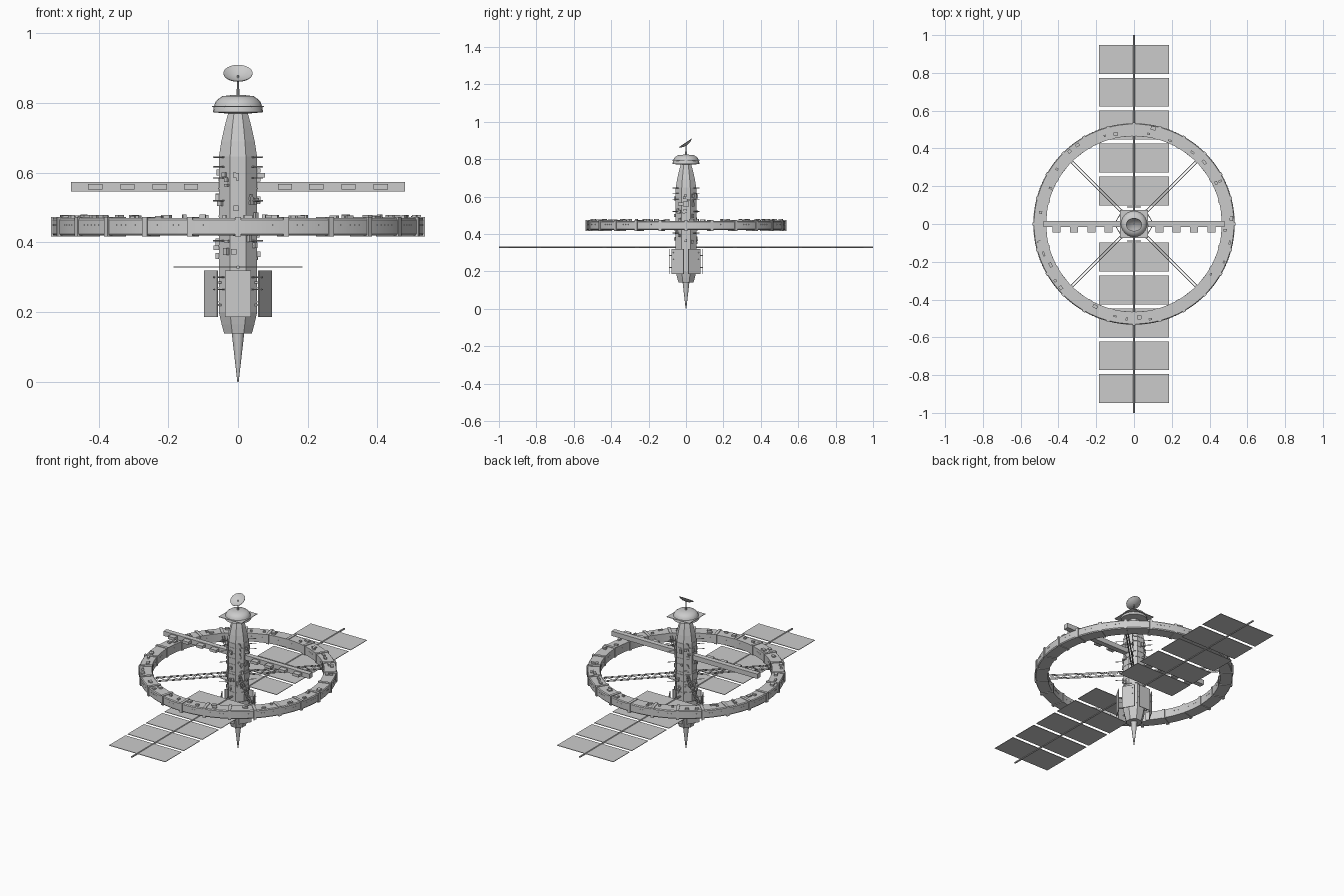
import bpy, bmesh, math, random
from mathutils import Vector, Matrix

if "Cube" in bpy.data.objects:
    bpy.data.objects.remove(bpy.data.objects["Cube"])

random.seed(4)
PI = math.pi


def finish(name, bm, smooth=False):
    bmesh.ops.recalc_face_normals(bm, faces=bm.faces)
    me = bpy.data.meshes.new(name)
    bm.to_mesh(me)
    bm.free()
    ob = bpy.data.objects.new(name, me)
    bpy.context.collection.objects.link(ob)
    if smooth:
        bpy.ops.object.select_all(action='DESELECT')
        bpy.context.view_layer.objects.active = ob
        ob.select_set(True)
        bpy.ops.object.shade_smooth_by_angle(angle=math.radians(30))
    return ob


def box(bm, c, s, ang=0.0):
    """Box at c with size s, the whole thing turned about the z axis."""
    m = Matrix.Rotation(ang, 4, 'Z') @ Matrix.Translation(c) @ Matrix.Diagonal((*s, 1))
    bmesh.ops.create_cube(bm, size=1, matrix=m)


def rod(bm, a, b, r, n=6):
    a, b = Vector(a), Vector(b)
    m = Matrix.Translation((a + b) / 2) @ (b - a).to_track_quat('Z', 'Y').to_matrix().to_4x4()
    bmesh.ops.create_cone(bm, cap_ends=True, segments=n, radius1=r, radius2=r,
                          depth=(b - a).length, matrix=m)


def lathe(name, prof, n, smooth=False, closed=False, phase=0.0):
    """Revolve (radius, z) points about z; open profiles get end caps."""
    bm = bmesh.new()
    rings = [[bm.verts.new((r * math.cos(phase + 2 * PI * i / n),
                            r * math.sin(phase + 2 * PI * i / n), z)) for i in range(n)]
             for r, z in prof]
    pairs = list(zip(rings, rings[1:]))
    if closed:
        pairs.append((rings[-1], rings[0]))
    for lo, hi in pairs:
        for i in range(n):
            j = (i + 1) % n
            bm.faces.new((lo[i], lo[j], hi[j], hi[i]))
    if not closed:
        bm.faces.new(rings[0])
        bm.faces.new(rings[-1])
    return finish(name, bm, smooth)


# Central hull: eight-sided body with tapered ends
K = 1 / math.cos(PI / 8)
hull = [(.04, .139), (.047, .165), (.055, .2), (.055, .645), (.048, .69), (.038, .735), (.027, .775)]
lathe("hull", [(r * K, z) for r, z in hull], 8, phase=PI / 8)
lathe("tail_spike", [(.002, 0), (.018, .14)], 16, smooth=True)

# Raised bands round the hull
for i, z in enumerate((.23, .27, .30, .355, .39, .42, .475, .52, .555, .585, .617, .645)):
    lathe(f"hull_band_{i}", [(.0565 * K, z - .002), (.0565 * K, z + .002)], 8, phase=PI / 8)
lathe("hub", [(.058 * K, .428), (.058 * K, .462)], 8, phase=PI / 8)

# Rods and small boxes on the hull
bm = bmesh.new()
for z in (.645, .617, .585, .52, .46, .405, .30, .265):
    for k in range(4):
        a = PI / 4 + k * PI / 2
        c, s = math.cos(a), math.sin(a)
        rod(bm, (.05 * c, .05 * s, z), (.1 * c, .1 * s, z), .002)
finish("hull_rods", bm)
bm = bmesh.new()
for k in range(8):
    for _ in range(7):
        box(bm, (.057, random.uniform(-.015, .015), random.uniform(.34, .63)),
            (random.uniform(.008, .016), random.uniform(.008, .016), random.uniform(.008, .022)),
            k * PI / 4)
box(bm, (.066, -.01, .593), (.022, .014, .014))
box(bm, (-.06, -.01, .385), (.022, .014, .012))
finish("hull_equipment", bm)

# Command dome with square collar
lathe("dome", [(.03, .770), (.072, .774), (.070, .787), (.065, .803), (.058, .811),
               (.045, .820), (.02, .823), (.006, .824)], 24, smooth=True)
bm = bmesh.new()
box(bm, (0, 0, .79), (.15, .15, .003))
finish("dome_collar", bm)

# Dish antenna on a mast
bm = bmesh.new()
rod(bm, (0, 0, .82), (0, 0, .84), .005, 10)
rod(bm, (0, 0, .84), (0, 0, .88), .0025, 8)
finish("antenna_mast", bm)
dish = lathe("dish", [(.003, 0), (.018, .002), (.032, .007), (.042, .013),
                      (.042, .015), (.031, .009), (.017, .004), (.003, .002)], 24, smooth=True)
dish.location = (0, .004, .874)
dish.rotation_euler = (math.radians(34), 0, 0)

# Habitat ring
RIN, ROUT, Z0, Z1 = .465, .533, .42, .47
lathe("habitat_ring", [(RIN, Z0), (ROUT - .004, Z0), (ROUT, Z0 + .005), (ROUT, Z1 - .005),
                       (ROUT - .004, Z1), (RIN, Z1)], 96, smooth=True, closed=True)
bm = bmesh.new()
for k in range(24):
    a = k * PI / 12
    for r in (RIN, ROUT + .001):
        box(bm, (r, 0, .445), (.006, .016, .057), a)
    for z in (Z0 - .001, Z1 + .001):
        box(bm, ((RIN + ROUT) / 2, 0, z), (ROUT - RIN, .016, .005), a)
finish("ring_ribs", bm)
bm = bmesh.new()
for k in range(24):
    for _ in range(2):
        a = (k + random.uniform(.2, .8)) * PI / 12
        box(bm, (random.uniform(RIN + .015, ROUT - .015), 0, Z1 + .003),
            (random.uniform(.008, .02), random.uniform(.01, .028), random.uniform(.006, .014)), a)
finish("ring_roof_boxes", bm)
bm = bmesh.new()
for k in range(24):
    for i in range(5):
        a = (k + .26 + .12 * i) * PI / 12
        for r in (RIN, ROUT):
            box(bm, (r, 0, .45), (.002, .006, .004), a)
finish("ring_windows", bm)

# Four truss spokes on the diagonals
bm = bmesh.new()
W, H, N = .006, .011, 12
for k in range(4):
    rot = Matrix.Rotation(PI / 4 + k * PI / 2, 3, 'Z')
    step = (RIN - .05) / N
    for y in (-W, W):
        for z in (.445 - H, .445 + H):
            rod(bm, rot @ Vector((.05, y, z)), rot @ Vector((RIN + .003, y, z)), .002, 4)
        for i in range(N):
            s = H if i % 2 else -H
            rod(bm, rot @ Vector((.05 + i * step, y, .445 + s)),
                rot @ Vector((.05 + (i + 1) * step, y, .445 - s)), .0014, 4)
finish("spoke_trusses", bm)

# Cross boom with cargo boxes on the front
bm = bmesh.new()
for s in (-1, 1):
    box(bm, (s * .265, 0, .56), (.43, .03, .028))
finish("cross_boom", bm)
bm = bmesh.new()
for s in (-1, 1):
    for x in (.135, .225, .317, .41):
        box(bm, (s * x, -.029, .56), (.041, .03, .016))
finish("boom_boxes", bm)

# Solar array along y
bm = bmesh.new()
rod(bm, (0, -1, .329), (0, 1, .329), .005, 8)
finish("solar_mast", bm)
bm = bmesh.new()
for s in (-1, 1):
    for i in range(5):
        box(bm, (0, s * (.175 + .1742 * i), .329), (.37, .153, .003))
finish("solar_panels", bm)

# Six radiator plates round the tail
bm = bmesh.new()
for k in range(6):
    a = PI / 6 + k * PI / 3
    box(bm, (.0895, 0, .253), (.004, .074, .133), a)
    for z in (.22, .285):
        box(bm, (.07, 0, z), (.04, .006, .006), a)
finish("radiators", bm)
